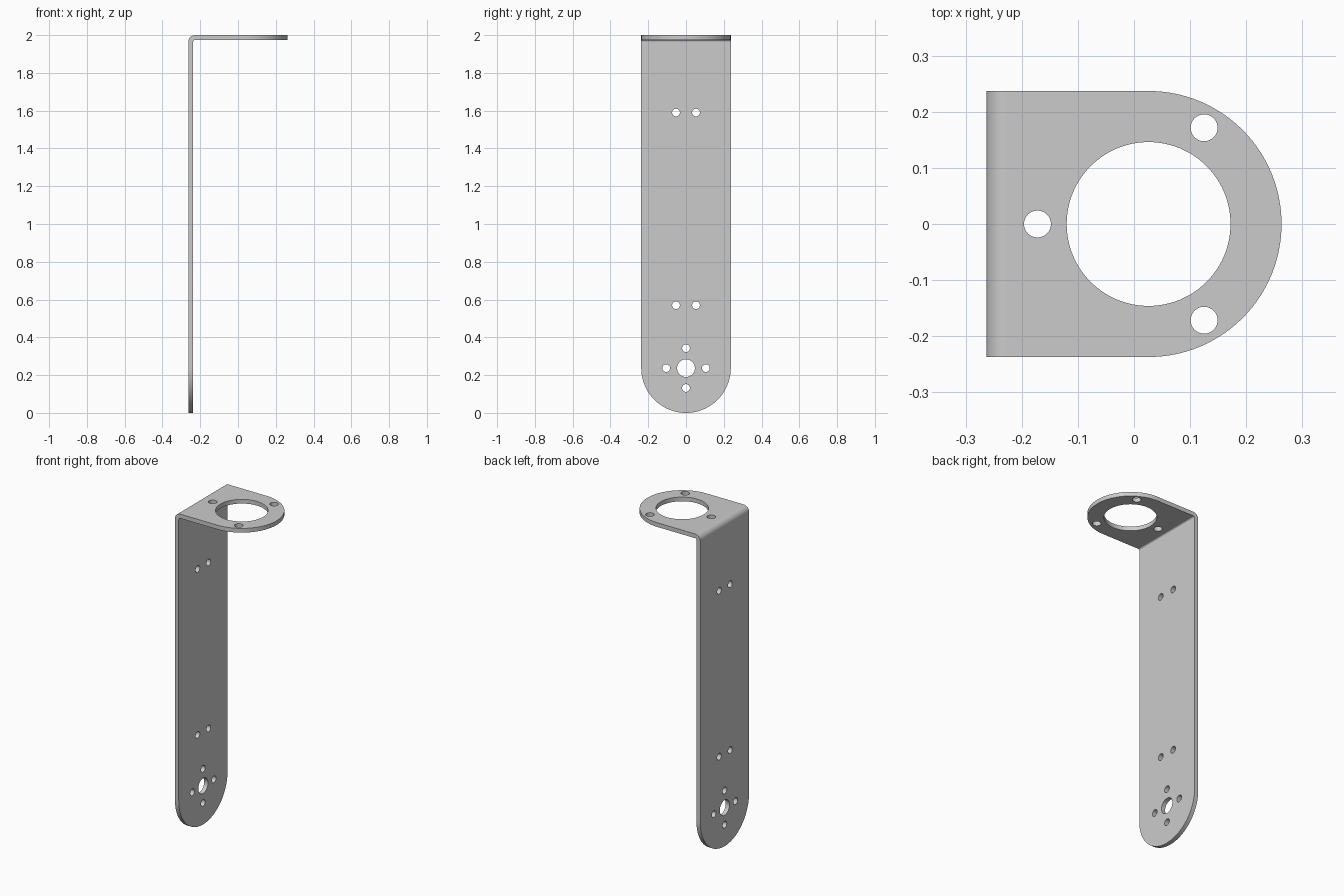
import bpy, bmesh
from math import sin, cos, pi
from mathutils import Matrix

if "Cube" in bpy.data.objects:
    bpy.data.objects.remove(bpy.data.objects["Cube"])

T = 0.026            # sheet thickness
R = 0.036            # outer bend radius
W = 0.237            # half width, also the end radius
X0 = -0.263          # back face of the upright
H = 2.0


def circle(cu, cv, r, n=48):
    return [(cu + r * cos(2 * pi * i / n), cv + r * sin(2 * pi * i / n)) for i in range(n)]


def plate(bm, centre, holes, matrix):
    """Round-ended sheet starting at u = 0, with holes (u, v, r, sides), open at the bend end."""
    n = 64
    outline = [(0, -W)] + [(centre + W * cos(pi * (i / n - 0.5)), W * sin(pi * (i / n - 0.5)))
                           for i in range(n + 1)] + [(0, W)]
    cu = bpy.data.curves.new("outline", 'CURVE')
    cu.dimensions = '2D'
    cu.fill_mode = 'BOTH'
    cu.extrude = T / 2
    for loop in [outline] + [circle(*h) for h in holes]:
        s = cu.splines.new('POLY')
        s.points.add(len(loop) - 1)
        for p, (u, v) in zip(s.points, loop):
            p.co = (u, v, 0, 1)
        s.use_cyclic_u = True
    ob = bpy.data.objects.new("outline", cu)
    bpy.context.collection.objects.link(ob)
    dg = bpy.context.evaluated_depsgraph_get()
    me = bpy.data.meshes.new_from_object(ob.evaluated_get(dg))
    bpy.data.objects.remove(ob)
    part = bmesh.new()
    part.from_mesh(me)
    end = [f for f in part.faces if all(abs(v.co.x) < 1e-4 for v in f.verts)]
    bmesh.ops.delete(part, geom=end, context='FACES')
    part.transform(matrix)
    part.to_mesh(me)
    part.free()
    bm.from_mesh(me)
    bpy.data.meshes.remove(me)


bm = bmesh.new()

# top flange: large opening with three screw holes around it
c = 0.026 - (X0 + R)
flange_holes = [(c, 0, 0.146, 96)]
flange_holes += [(c + 0.198 * cos(a), 0.198 * sin(a), 0.024, 32) for a in (pi / 3, pi, -pi / 3)]
plate(bm, c, flange_holes, Matrix.Translation((X0 + R, 0, H - T / 2)))

# upright: shaft hole with four screw holes, and two pairs of slots above
c = H - R - W
up_holes = [(c, 0, 0.047, 48)]
up_holes += [(c + 0.105 * cos(a), 0.105 * sin(a), 0.0205, 32) for a in (0, pi / 2, pi, -pi / 2)]
up_holes += [(H - R - z, y, 0.0205, 32) for z in (0.57, 1.59) for y in (-0.053, 0.053)]
plate(bm, c, up_holes, Matrix(((0, 0, 1, X0 + T / 2), (0, 1, 0, 0),
                               (-1, 0, 0, H - R), (0, 0, 0, 1))))

# rounded bend joining the two
rings = []
for i in range(13):
    a = pi / 2 + pi / 2 * i / 12
    rings.append([bm.verts.new((X0 + R + r * cos(a), y, H - R + r * sin(a)))
                  for r, y in ((R, -W), (R, W), (R - T, W), (R - T, -W))])
for p, q in zip(rings, rings[1:]):
    for k in range(4):
        j = (k + 1) % 4
        bm.faces.new((p[k], p[j], q[j], q[k]))

bmesh.ops.remove_doubles(bm, verts=bm.verts, dist=1e-4)
bmesh.ops.recalc_face_normals(bm, faces=bm.faces)

mesh = bpy.data.meshes.new("mounting_bracket")
bm.to_mesh(mesh)
bm.free()
bracket = bpy.data.objects.new("mounting_bracket", mesh)
bpy.context.collection.objects.link(bracket)
bpy.context.view_layer.objects.active = bracket
bracket.select_set(True)
bpy.ops.object.shade_smooth_by_angle()
# keep the flat sheets evenly shaded next to the bend
wn = bracket.modifiers.new("even_shading", 'WEIGHTED_NORMAL')
wn.keep_sharp = True
